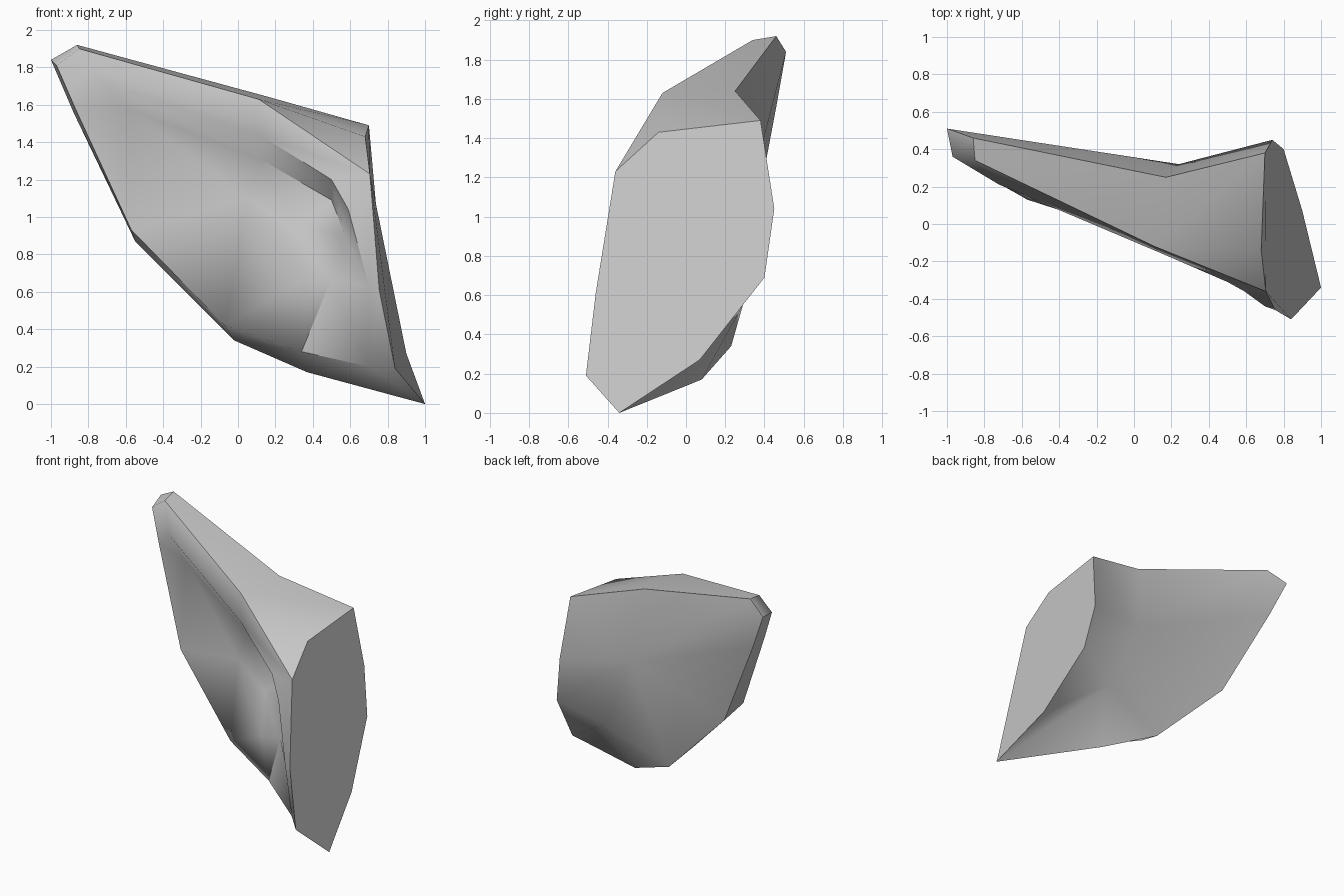
import bpy, bmesh, math

if "Cube" in bpy.data.objects:
    bpy.data.objects.remove(bpy.data.objects["Cube"])

# Outlines of the shard's front and back, matched point for point
front = [(-.97, .36, 1.81), (-.85, .34, 1.90), (.11, -.12, 1.63), (.68, -.14, 1.43),
         (.705, -.36, 1.23), (.755, -.46, .61), (.84, -.51, .19), (.70, -.36, .20),
         (.34, -.12, .28), (-.07, .01, .42), (-.57, .13, .93), (-.87, .30, 1.58)]
back = [(-1, .51, 1.84), (-.86, .46, 1.92), (.17, .25, 1.64), (.70, .38, 1.49),
        (.74, .45, 1.04), (.80, .40, .69), (.90, .07, .27), (1, -.34, 0),
        (.37, .08, .17), (-.02, .23, .34), (-.55, .33, .87), (-.88, .46, 1.56)]
# Chipped step on the front: raised lip, then the hollow below it
lip = [(-.72, .21, 1.72), (.13, -.15, 1.43), (.50, -.31, 1.20), (.59, -.36, 1.04), (.70, -.44, .63)]
hollow = [(-.58, .20, 1.57), (.12, -.06, 1.31), (.50, -.13, 1.09), (.57, -.21, .91)]
bumps = [(.05, -.07, 1.10), (.30, -.11, .94), (.37, -.25, .67), (.50, -.21, .67)]
valley = [(.24, .32, 1.10), (.48, .29, .55)]

bm = bmesh.new()
F, B, C, D, E, K = ([bm.verts.new(p) for p in pts]
                    for pts in (front, back, lip, hollow, bumps, valley))


def face(*verts):
    bm.faces.new(verts)


def strip(a, b):
    for i in range(len(a) - 1):
        face(a[i], a[i + 1], b[i + 1], b[i])


def fan(centre, ring):
    for p, q in zip(ring, ring[1:]):
        face(centre, p, q)


# Top edge, cut right end, bottom and left edges
strip(F[:4], B[:4])
face(*F[3:7], *reversed(B[3:8]))
face(F[6], F[7], B[7])
strip(F[7:] + F[:1], B[7:] + B[:1])

# Front border around the step
face(F[1], F[2], C[1], C[0])
face(F[2], F[3], F[4])
fan(F[4], [F[2], C[1], C[2], C[3]])
strip(F[4:6], C[3:])
face(F[5], F[6], F[7], C[4])
fan(C[0], [D[0], F[11], F[0], F[1]])

# Step wall
strip(C[:4], D)
face(C[3], C[4], D[3])

# Hollow and lower front
G, H, P, Q = E
fan(H, [G, D[1], D[2], D[3], Q, P, G])
fan(Q, [D[3], C[4], F[7], F[8], P])
fan(P, [F[8], F[9], G])
fan(G, [F[9], F[10], D[0], D[1]])
face(F[10], F[11], D[0])

# Back with a shallow valley
fan(K[0], [B[9], B[10], B[11], B[0], B[1], B[2], B[3], B[4], B[5], K[1], B[9]])
fan(K[1], [B[5], B[6], B[7], B[8], B[9]])

bmesh.ops.recalc_face_normals(bm, faces=bm.faces)
mesh = bpy.data.meshes.new("rock_shard")
bm.to_mesh(mesh)
bm.free()

shard = bpy.data.objects.new("rock_shard", mesh)
bpy.context.collection.objects.link(shard)
grey = bpy.data.materials.new("stone_grey")
grey.diffuse_color = (.57, .57, .57, 1)
grey.use_nodes = True
grey.node_tree.nodes["Principled BSDF"].inputs["Base Color"].default_value = grey.diffuse_color
mesh.materials.append(grey)

# Soft broken surfaces, crisp outer edges
bpy.context.view_layer.objects.active = shard
shard.select_set(True)
bpy.ops.object.shade_smooth_by_angle(angle=math.radians(50))
